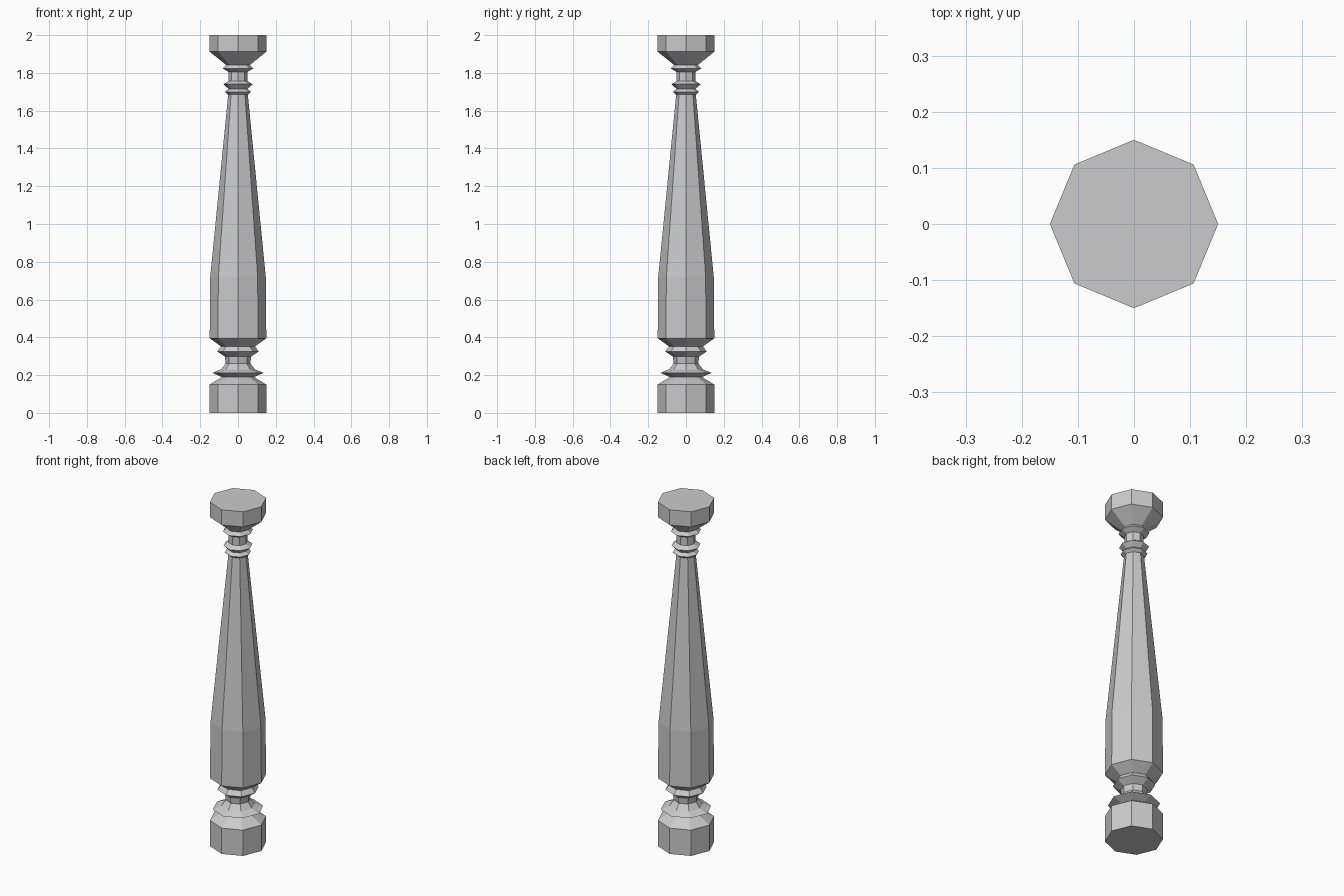
import bpy, bmesh, math

if "Cube" in bpy.data.objects:
    bpy.data.objects.remove(bpy.data.objects["Cube"])

SIDES = 8

# Turned profile as (radius, height), bottom to top
base = [(0.15, 0.0), (0.15, 0.15), (0.085, 0.19)]
lower_rings = [(0.135, 0.212), (0.09, 0.23), (0.065, 0.262), (0.07, 0.298),
               (0.11, 0.325), (0.09, 0.352)]
shaft = [(0.15, 0.395), (0.147, 0.72), (0.052, 1.685)]
upper_rings = [(0.07, 1.70), (0.05, 1.715), (0.077, 1.74), (0.05, 1.757),
               (0.05, 1.805), (0.08, 1.823), (0.063, 1.842)]
capital = [(0.15, 1.912), (0.15, 2.0)]


def lathe(name, profile):
    """Spin a profile into a closed, flat-faced solid."""
    bm = bmesh.new()
    rings = []
    for r, z in profile:
        rings.append([bm.verts.new((r * math.cos(i * math.tau / SIDES),
                                    r * math.sin(i * math.tau / SIDES), z))
                      for i in range(SIDES)])
    for a, b in zip(rings, rings[1:]):
        for i in range(SIDES):
            j = (i + 1) % SIDES
            bm.faces.new((a[i], a[j], b[j], b[i]))
    bm.faces.new(rings[0][::-1])
    bm.faces.new(rings[-1])
    mesh = bpy.data.meshes.new(name)
    bm.to_mesh(mesh)
    bm.free()
    obj = bpy.data.objects.new(name, mesh)
    bpy.context.collection.objects.link(obj)
    return obj


# One continuous turned post
lathe("baluster", base + lower_rings + shaft + upper_rings + capital)
